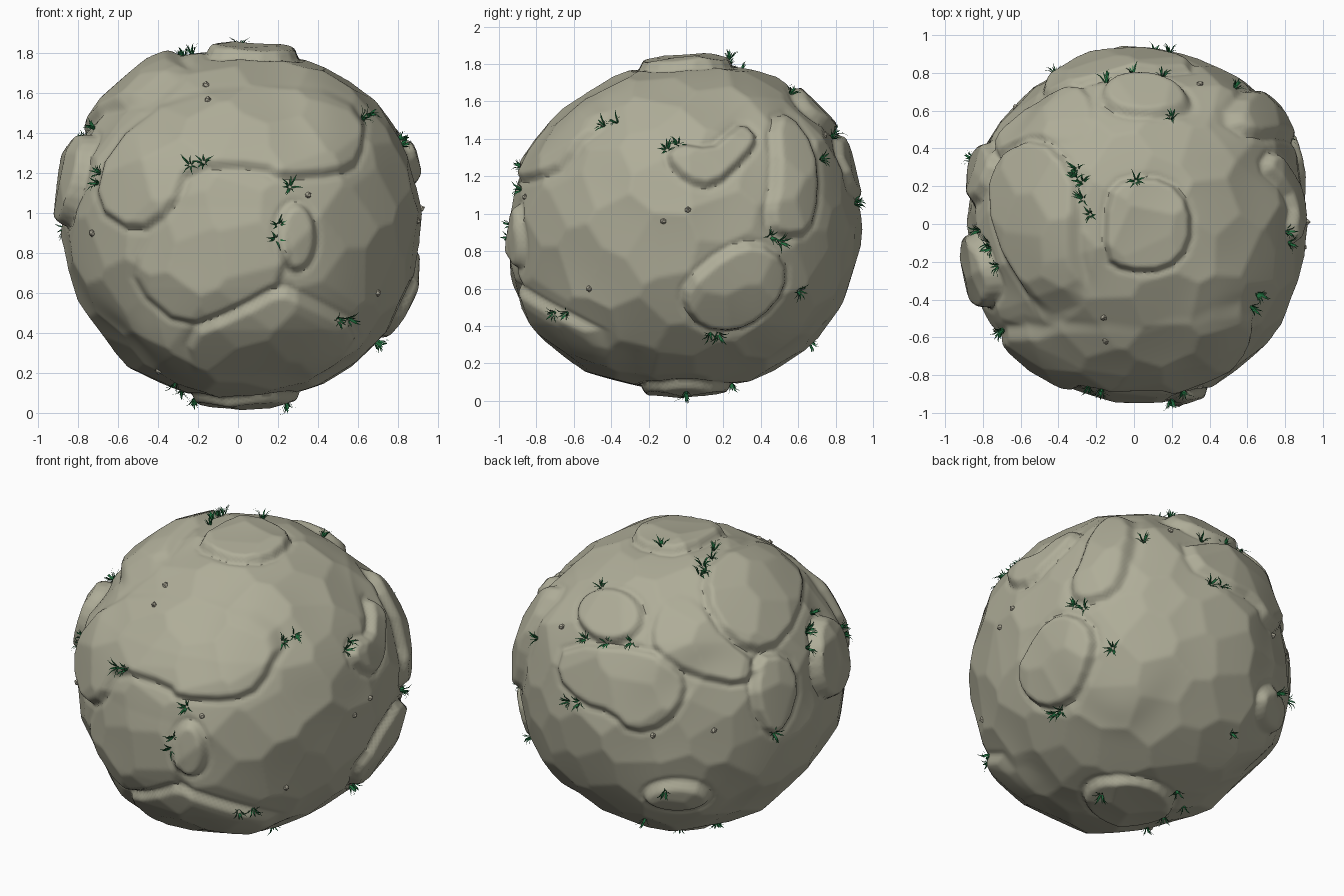
import bpy, bmesh, math, random
from mathutils import Vector, kdtree

if "Cube" in bpy.data.objects:
    bpy.data.objects.remove(bpy.data.objects["Cube"])

random.seed(4)
CENTRE = Vector((0, 0, 0.93))


def material(name, rgb):
    m = bpy.data.materials.new(name)
    m.diffuse_color = (*rgb, 1)
    m.use_nodes = True
    m.node_tree.nodes["Principled BSDF"].inputs["Base Color"].default_value = m.diffuse_color
    return m


STONE = material("stone", (0.43, 0.42, 0.317))
PEBBLE = material("pebble stone", (0.39, 0.37, 0.29))
GRASS = material("dark grass", (0.013, 0.15, 0.045))


# Viewing frames used to place details: right, up, towards viewer
def frame(az, el):
    a, e = math.radians(az), math.radians(el)
    h = Vector((math.sin(a), -math.cos(a), 0))
    return (Vector((-h.y, h.x, 0)),
            Vector((-h.x * math.sin(e), -h.y * math.sin(e), math.cos(e))),
            Vector((h.x * math.cos(e), h.y * math.cos(e), math.sin(e))))


FRONT, RIGHT, LEFT, TOP, BOTTOM = frame(0, 0), frame(90, 0), frame(-90, 0), frame(0, 90), frame(0, -90)
BACKLEFT, BACKRIGHT = frame(215, 20), frame(138, -27)

# Overall boulder radius, every 22.5 degrees round three great circles
RING_XZ = [.90, .92, .915, .92, .87, .935, .92, .91, .87, .89, .865, .885, .86, .90, .91, .915]
RING_YZ = [.94, .94, .935, .92, .87, .89, .885, .92, .95, .96, .95, .92, .86, .90, .92, .94]
RING_XY = [.90, .945, .97, .94, .94, .89, .89, .91, .86, .92, .925, .915, .955, .96, .945, .92]
samples = []
for ring, ax, ay in ((RING_XZ, 0, 2), (RING_YZ, 1, 2), (RING_XY, 0, 1)):
    for i, r in enumerate(ring):
        d = Vector((0, 0, 0))
        d[ax], d[ay] = math.cos(i * math.pi / 8), math.sin(i * math.pi / 8)
        samples.append((d, r - 0.008))
# Surface points between the circles
for x, y, z in ((.61, -.465, .545), (.525, -.69, -.445), (.66, .6, -.32), (.58, .69, .36), (.85, -.08, .43),
                (-.68, -.59, .25), (-.72, -.2, .46), (-.16, -.49, .71), (-.15, -.62, .635), (.7, -.47, -.33),
                (.2, .57, .71), (.16, .9, .14), (-.28, .22, .85), (-.39, .76, -.34)):
    p = Vector((x, y, z))
    samples.append((p.normalized(), p.length))

# Scattered flat facets
FACETS = 170
facets = kdtree.KDTree(FACETS)
for i in range(FACETS):
    z = 1 - (2 * i + 1) / FACETS
    a = i * 2.39996
    q = math.sqrt(1 - z * z)
    p = Vector((q * math.cos(a), q * math.sin(a), z))
    p += Vector([random.uniform(-.1, .1) for _ in range(3)])
    facets.insert(p.normalized(), i)
facets.balance()

# Raised plates: outline in a viewing frame, height, heights between which it fades out
plates = []


def plate(view, pts, height=0.04, fade=(-9, -8)):
    n = len(pts)
    out = []
    for i in range(n):  # one corner-cutting pass rounds the outline
        a, b = pts[i], pts[(i + 1) % n]
        out += [(a[0] * .75 + b[0] * .25, a[1] * .75 + b[1] * .25),
                (a[0] * .25 + b[0] * .75, a[1] * .25 + b[1] * .75)]
    us, vs = [p[0] for p in out], [p[1] for p in out]
    plates.append((view, out, height, fade, min(us) - .06, max(us) + .06, min(vs) - .06, max(vs) + .06))


def oval(view, cu, cv, ru, rv, height=0.04):
    plate(view, [(cu + ru * 1.03 * math.cos(i * math.pi / 6), cv + rv * 1.03 * math.sin(i * math.pi / 6))
                 for i in range(12)], height)


plate(FRONT, [(-.65, .4), (-.72, .1), (-.5, -.04), (-.32, .08), (-.24, .3), (.13, .29), (.2, .24),
              (.5, .26), (.61, .32), (.64, .58), (.35, .73), (-.3, .68)], .035, (.72, .45))
plate(FRONT, [(-.27, -.53), (0, -.41), (.2, -.29), (.35, -.36), (.62, -.5), (.5, -.7), (.2, -.85), (-.2, -.8)],
      .035, (-.74, -.5))
plate(FRONT, [(-.52, -.3), (-.27, -.51), (0, -.41), (.27, -.26), (.18, .2), (-.25, .22), (-.5, -.1)], .022, (.1, -.3))
oval(FRONT, .29, -.05, .1, .17)
oval(LEFT, .24, .23, .2, .23, .06)
plate(RIGHT, [(-.12, .36), (0, .23), (.15, .2), (.32, .36), (.39, .47), (.3, .56), (.2, .48), (.13, .42), (-.05, .45)])
plate(RIGHT, [(-.02, -.42), (-.01, -.3), (.2, -.12), (.37, -.07), (.53, -.17), (.53, -.34), (.4, -.49), (.25, -.56), (.08, -.54)], .045)
plate(RIGHT, [(.45, .58), (.55, .61), (.69, .42), (.71, .17), (.66, -.04), (.5, -.06), (.42, .02), (.47, .27)], .04)
plate(TOP, [(-.15, .15), (-.16, -.18), (-.05, -.25), (.17, -.25), (.3, -.12), (.3, .1), (.18, .24), (-.05, .25)])
oval(BOTTOM, .04, 0, .27, .24)
oval(BACKLEFT, -.43, .4, .19, .15)
oval(BACKLEFT, -.05, -.64, .19, .09)
plate(BACKLEFT, [(.14, .73), (.09, .51), (.24, .25), (.47, .18), (.65, .37), (.68, .62), (.49, .8)], .035)
plate(BACKLEFT, [(-.2, .36), (-.19, .2), (.02, .07), (.33, 0), (.42, .12), (.24, .28), (.08, .5), (-.1, .55)], .03, (.55, .25))
plate(BACKLEFT, [(-.69, .24), (-.75, .04), (-.59, -.11), (-.42, -.15), (-.31, -.27), (-.11, -.22), (.01, -.03),
                 (-.02, .1), (-.2, .23)], .03)
plate(BACKLEFT, [(.38, .18), (.57, .18), (.65, 0), (.58, -.24), (.46, -.3), (.37, -.08)], .045)


def signed_distance(u, v, poly):
    best, inside = 9.0, False
    x0, y0 = poly[-1]
    for x1, y1 in poly:
        ex, ey, wx, wy = x1 - x0, y1 - y0, u - x0, v - y0
        t = max(0, min(1, (wx * ex + wy * ey) / (ex * ex + ey * ey)))
        best = min(best, (wx - ex * t) ** 2 + (wy - ey * t) ** 2)
        if (y0 > v) != (y1 > v) and u < x0 + (v - y0) * ex / ey:
            inside = not inside
        x0, y0 = x1, y1
    return math.sqrt(best) if inside else -math.sqrt(best)


def radius(d):
    total = weight = 0
    for s, r in samples:
        c = s.dot(d)
        if c > .5:
            w = math.exp((c - 1) * 24)
            total += w * r
            weight += w
    near = facets.find(d)[0]
    base = r = total / weight * .994 / near.dot(d)
    for (right, up, out), poly, h, (f0, f1), u0, u1, v0, v1 in plates:
        facing = out.dot(d)
        if facing < .08:
            continue
        u, v = right.dot(d) * base, up.dot(d) * base
        if u0 < u < u1 and v0 < v < v1:
            k = max(0, min(1, (v - f0) / (f1 - f0))) * min(1, (facing - .08) / .15)
            s = signed_distance(u, v, poly)
            t = max(0, min(1, (s + .008) / .045))
            r += k * h * t * t * (3 - 2 * t)
            r -= k * .007 * max(0, 1 - abs(s + .012) / .022)  # crease at the foot
    return r


def on_surface(view, u, v):
    r = .93
    for _ in range(4):
        w = math.sqrt(max(0, r * r - u * u - v * v))
        d = (view[0] * u + view[1] * v + view[2] * w).normalized()
        r = radius(d)
    return CENTRE + d * r, d


def finish(name, bm, mat):
    me = bpy.data.meshes.new(name)
    bm.to_mesh(me)
    bm.free()
    me.materials.append(mat)
    ob = bpy.data.objects.new(name, me)
    bpy.context.collection.objects.link(ob)
    return ob


# Boulder
bm = bmesh.new()
bmesh.ops.create_icosphere(bm, subdivisions=7, radius=1)
for vert in bm.verts:
    d = vert.co.normalized()
    vert.co = CENTRE + d * radius(d)
boulder = finish("boulder", bm, STONE)
bpy.context.view_layer.objects.active = boulder
boulder.select_set(True)
bpy.ops.object.shade_smooth_by_angle(angle=math.radians(45))

# Pebbles stuck to the surface
bm = bmesh.new()
for view, spots in ((FRONT, [(-.16, .71), (-.15, .635), (-.73, -.03), (.35, .16), (.7, -.33), (-.4, -.72)]),
                    (RIGHT, [(.01, .09), (-.12, .03)]), (TOP, [(.35, .74)]),
                    (BACKLEFT, [(-.19, -.28), (.16, -.25)])):
    for u, v in spots:
        p, d = on_surface(view, u, v)
        for vert in bmesh.ops.create_icosphere(bm, subdivisions=1, radius=.019)["verts"]:
            vert.co = p + vert.co * random.uniform(.8, 1.15)
finish("pebbles", bm, PEBBLE)

# Grass tufts: bent tapering blades fanning out from each spot
TUFTS = (
    (FRONT, [(-.70, .22), (-.69, .27), (-.24, .31), (-.17, .32), (.26, .2), (.19, -.06), (.2, .01), (.55, -.46),
             (.5, -.46), (.62, .54), (.65, .56), (-.22, -.87), (.24, -.87)]),
    (RIGHT, [(-.1, .41), (-.04, .44), (.45, -.05), (.5, -.08), (.13, -.57), (.17, -.57), (.6, -.34), (.72, .36)]),
    (TOP, [(.01, .23), (-.3, .29), (-.31, .24), (-.27, .22), (-.27, .13), (-.23, .05), (.2, .56),
           (-.77, -.1), (-.82, -.14), (-.72, -.22)]),
    (BACKLEFT, [(-.57, .26), (-.45, .25), (-.31, .26), (-.67, -.1), (-.61, -.1), (.5, -.27), (-.12, -.61), (.69, .2)]),
    (BACKRIGHT, [(.06, -.88), (.25, -.7), (.28, -.78), (.57, -.38)]),
)
bm = bmesh.new()
for view, spots in TUFTS:
    for u, v in spots:
        p, d = on_surface(view, u, v)
        side = d.orthogonal().normalized()
        across = d.cross(side)
        for k in range(11):
            a = random.uniform(0, math.tau)
            lean = side * math.cos(a) + across * math.sin(a)
            wide = d.cross(lean) * random.uniform(.003, .005)
            reach, tall = random.uniform(.02, .06), random.uniform(.025, .06)
            root = p + lean * .006 - d * .004
            mid = root + lean * reach * .45 + d * tall * .75
            tip = root + lean * reach + d * tall
            a0, a1, b0, b1, t = [bm.verts.new(c) for c in (root - wide, root + wide, mid - wide, mid + wide, tip)]
            bm.faces.new((a1, a0, b0, b1))
            bm.faces.new((b1, b0, t))
bm.normal_update()
for f in bm.faces:  # blades face outwards from the boulder
    if f.normal.dot(f.calc_center_median() - CENTRE) < 0:
        f.normal_flip()
finish("grass_tufts", bm, GRASS)
